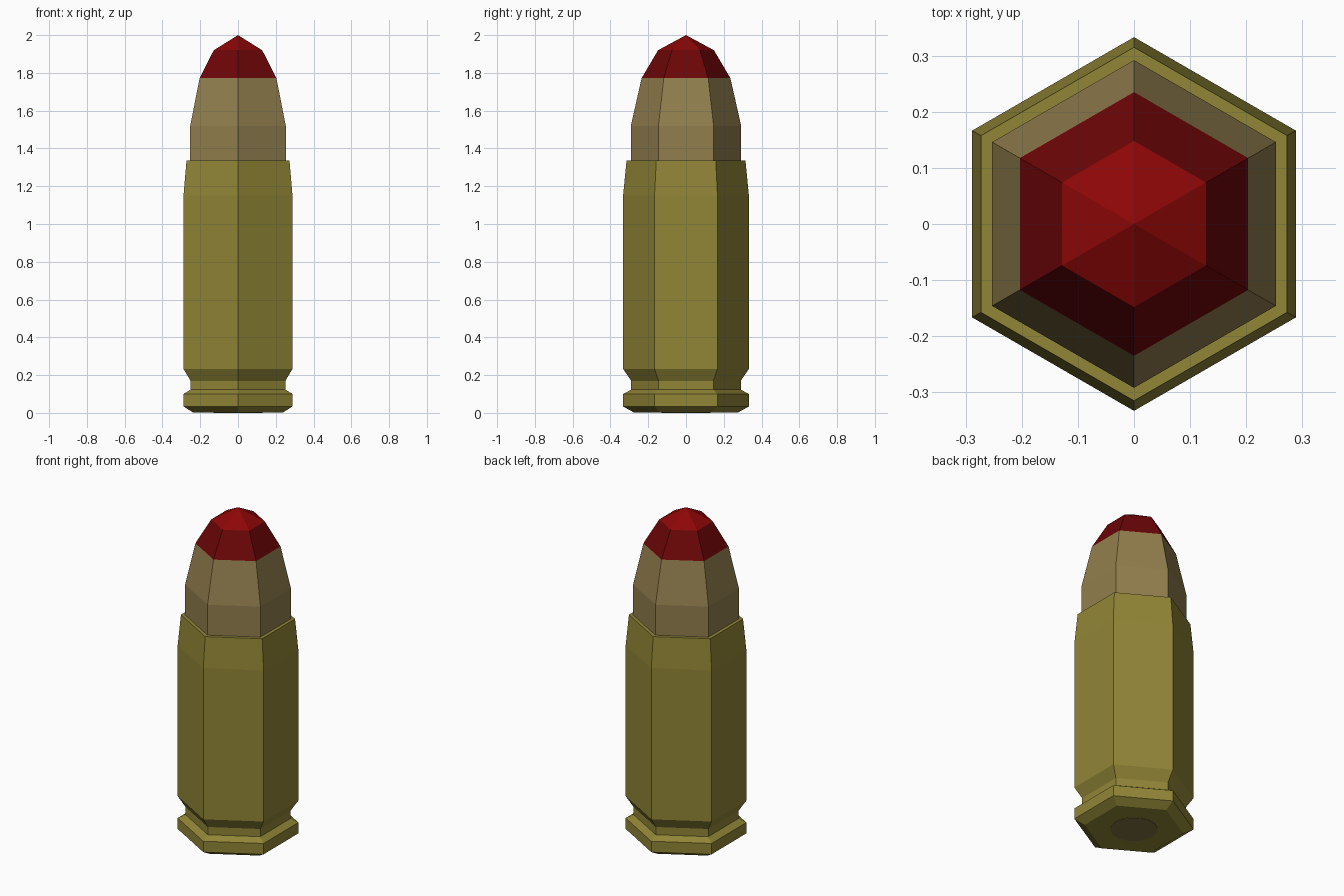
import bpy, bmesh, math

if "Cube" in bpy.data.objects:
    bpy.data.objects.remove(bpy.data.objects["Cube"])


def material(name, rgb):
    m = bpy.data.materials.new(name)
    m.diffuse_color = (*rgb, 1.0)
    m.use_nodes = True
    m.node_tree.nodes["Principled BSDF"].inputs["Base Color"].default_value = m.diffuse_color
    return m


brass = material("brass", (0.283, 0.234, 0.037))
copper = material("tan copper", (0.288, 0.212, 0.075))
red = material("red tip", (0.270, 0.002, 0.002))
dark_red = material("dark red band", (0.150, 0.0015, 0.002))
primer = material("dull primer", (0.215, 0.170, 0.055))


def lathe(name, profile, sides, mats, rule=None, cap_bottom=False):
    """Spin a (radius, z) profile; corners point along +y and -y."""
    bm = bmesh.new()
    rings = []
    for r, z in profile:
        if r == 0:
            rings.append([bm.verts.new((0, 0, z))] * sides)
        else:
            angles = [math.pi / 2 + math.tau * i / sides for i in range(sides)]
            rings.append([bm.verts.new((r * math.cos(a), r * math.sin(a), z)) for a in angles])
    for low, high in zip(rings, rings[1:]):
        for i in range(sides):
            j = (i + 1) % sides
            quad = [low[i], low[j], high[j], high[i]]
            bm.faces.new(list(dict.fromkeys(quad)))
    if cap_bottom:
        bm.faces.new(rings[0][::-1])
    for f in bm.faces:
        f.material_index = rule(f.calc_center_median().z) if rule else 0
    mesh = bpy.data.meshes.new(name)
    bm.to_mesh(mesh)
    bm.free()
    for m in mats:
        mesh.materials.append(m)
    ob = bpy.data.objects.new(name, mesh)
    bpy.context.collection.objects.link(ob)
    return ob


# Casing: bevelled rim, extractor groove, straight wall, tapered mouth and ledge
lathe("casing", [(0.275, 0.002), (0.333, 0.034), (0.333, 0.10), (0.29, 0.123),
                 (0.29, 0.17), (0.333, 0.233), (0.333, 1.15), (0.315, 1.335),
                 (0.292, 1.335)], 6, [brass], cap_bottom=True)

# Projectile: tan body, dark red band and red nose, coloured by height
lathe("projectile", [(0.292, 1.335), (0.292, 1.52), (0.235, 1.772),
                     (0.148, 1.92), (0, 2.0)], 6, [copper, dark_red, red],
      rule=lambda z: 2 if z > 1.92 else 1 if z > 1.772 else 0)

# Primer: thin disc on the base
lathe("primer", [(0.13, 0.0), (0.13, 0.002)], 16, [primer], cap_bottom=True)
